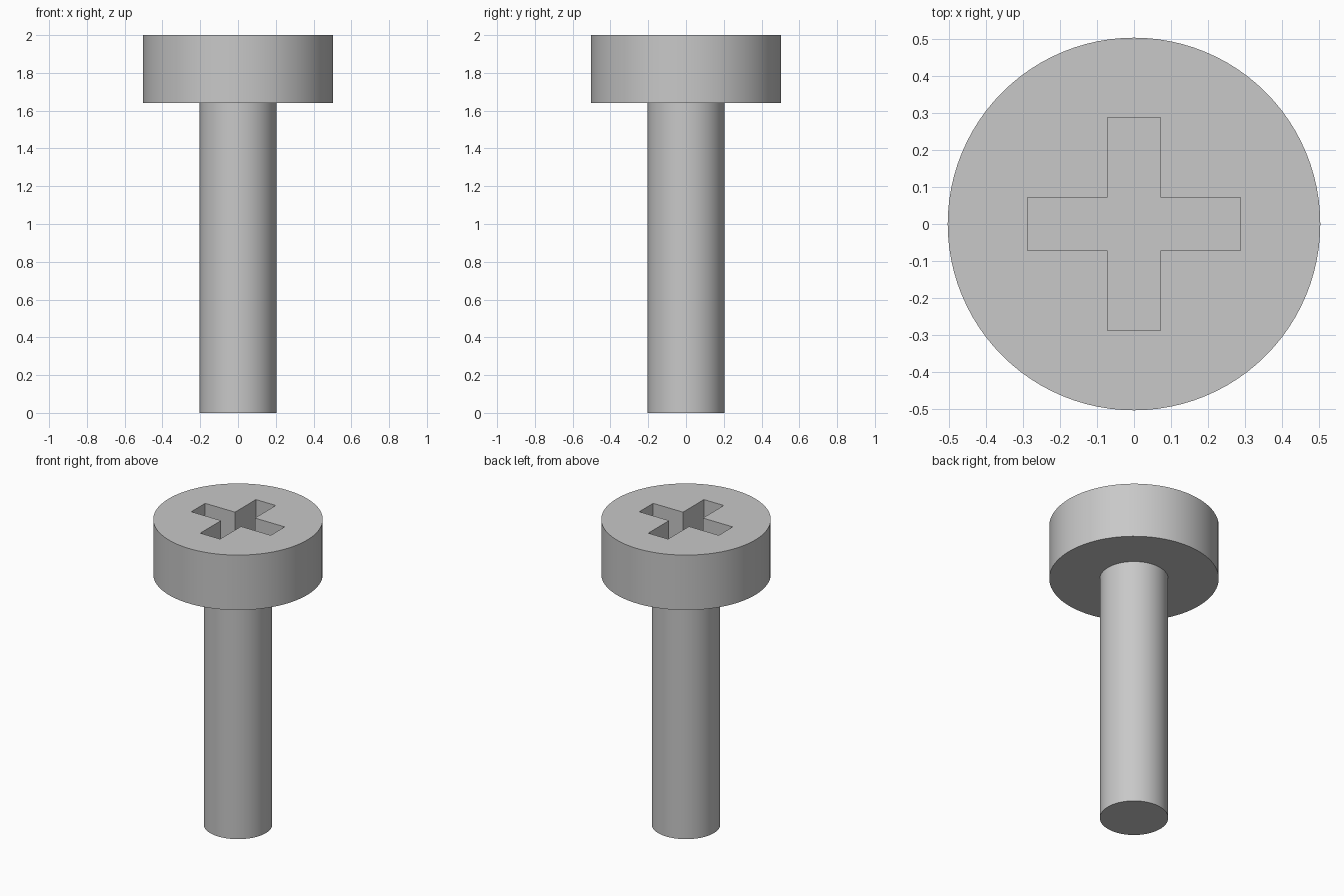
import bpy, bmesh, math
from mathutils import Vector

if "Cube" in bpy.data.objects:
    bpy.data.objects.remove(bpy.data.objects["Cube"], do_unlink=True)

HEAD_R, SHAFT_R = 0.503, 0.203
HEAD_BASE, TOP = 1.64, 2.0
SLOT_LEN, SLOT_HALF, SLOT_DEPTH = 0.288, 0.072, 0.2
SEGMENTS = 96

steel = bpy.data.materials.new("steel grey")
steel.use_nodes = True
grey = (0.58, 0.58, 0.58, 1)
steel.diffuse_color = grey
steel.node_tree.nodes["Principled BSDF"].inputs["Base Color"].default_value = grey


def make_object(name, bm):
    bmesh.ops.recalc_face_normals(bm, faces=bm.faces)
    mesh = bpy.data.meshes.new(name)
    bm.to_mesh(mesh)
    bm.free()
    mesh.materials.append(steel)
    obj = bpy.data.objects.new(name, mesh)
    bpy.context.collection.objects.link(obj)
    return obj


# Shaft and head: one turned solid, grown ring by ring from the flat tip
bm = bmesh.new()
ring = bmesh.ops.create_circle(bm, cap_ends=False, segments=SEGMENTS, radius=SHAFT_R)["verts"]
bm.faces.new(ring)
edges = list(bm.edges)
for radius, z in [(SHAFT_R, HEAD_BASE), (HEAD_R, HEAD_BASE), (HEAD_R, TOP)]:
    geom = bmesh.ops.extrude_edge_only(bm, edges=edges)["geom"]
    edges = [g for g in geom if isinstance(g, bmesh.types.BMEdge)]
    for v in (g for g in geom if isinstance(g, bmesh.types.BMVert)):
        flat = Vector((v.co.x, v.co.y, 0)).normalized() * radius
        v.co = (flat.x, flat.y, z)
bmesh.ops.contextual_create(bm, geom=edges)
screw = make_object("screw_body", bm)

# Cross-shaped drive recess: one arm outline turned four times, then cut out
bm = bmesh.new()
outline = []
for k in range(4):
    c, s = round(math.cos(k * math.pi / 2)), round(math.sin(k * math.pi / 2))
    for x, y in [(SLOT_LEN, -SLOT_HALF), (SLOT_LEN, SLOT_HALF), (SLOT_HALF, SLOT_HALF)]:
        outline.append(bm.verts.new((c * x - s * y, s * x + c * y, TOP - SLOT_DEPTH)))
floor = bm.faces.new(outline)
raised = bmesh.ops.extrude_face_region(bm, geom=[floor])["geom"]
bmesh.ops.translate(bm, vec=(0, 0, SLOT_DEPTH + 0.1),
                    verts=[g for g in raised if isinstance(g, bmesh.types.BMVert)])
cutter = make_object("recess_cutter", bm)
cutter.hide_render = True

cut = screw.modifiers.new("drive_recess", 'BOOLEAN')
cut.operation = 'DIFFERENCE'
cut.solver = 'EXACT'
cut.object = cutter
bpy.ops.object.select_all(action='DESELECT')
screw.select_set(True)
bpy.context.view_layer.objects.active = screw
bpy.ops.object.modifier_apply(modifier=cut.name)
bpy.data.objects.remove(cutter, do_unlink=True)

# Smooth round walls, crisp rims
bpy.ops.object.shade_smooth_by_angle(angle=math.radians(30))
